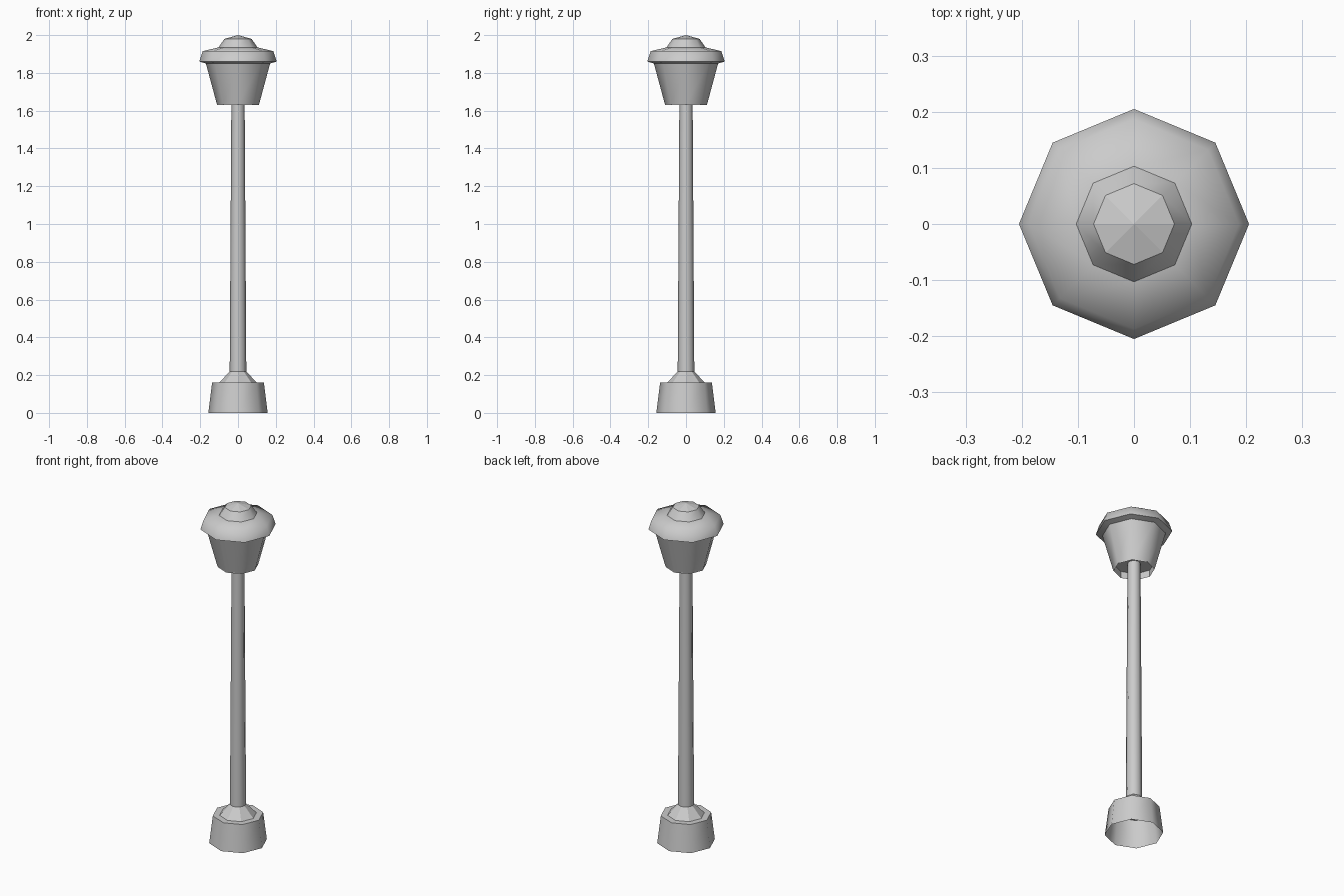
import bpy, bmesh, math

if "Cube" in bpy.data.objects:
    bpy.data.objects.remove(bpy.data.objects["Cube"])

SIDES = 8


def lathe(name, profile, angle=30):
    """Revolve (radius, z) points into an eight-sided part; radius 0 makes an apex."""
    bm = bmesh.new()
    rings = []
    for r, z in profile:
        n = SIDES if r > 0 else 1
        rings.append([bm.verts.new((r * math.cos(2 * math.pi * i / SIDES),
                                    r * math.sin(2 * math.pi * i / SIDES), z))
                      for i in range(n)])
    for a, b in zip(rings, rings[1:]):
        for i in range(SIDES):
            j = (i + 1) % SIDES
            if len(b) == 1:
                bm.faces.new((a[i], a[j], b[0]))
            else:
                bm.faces.new((a[i], a[j], b[j], b[i]))
    mesh = bpy.data.meshes.new(name)
    bm.to_mesh(mesh)
    bm.free()
    obj = bpy.data.objects.new(name, mesh)
    bpy.context.collection.objects.link(obj)
    bpy.ops.object.select_all(action='DESELECT')
    obj.select_set(True)
    bpy.context.view_layer.objects.active = obj
    if angle:
        bpy.ops.object.shade_smooth_by_angle(angle=math.radians(angle))
    return obj


# Foot: open-bottomed tapered drum with a flat shoulder
lathe("base_drum", [(0.157, 0), (0.137, 0.16), (0.10, 0.16)], 50)
# Faceted cone between foot and pole
lathe("base_collar", [(0.10, 0.16), (0.043, 0.22)], 0)
# Slightly tapering pole running up into the lantern
lathe("pole", [(0.044, 0.22), (0.035, 1.67)], 50)
# Faceted ring holding the glass, closed above by a floor
lathe("lantern_ring", [(0.11, 1.63), (0.11, 1.67), (0.035, 1.67)], 0)
# Flared lantern body
lathe("lantern_body", [(0.112, 1.635), (0.17, 1.85), (0.205, 1.86)], 50)
# Roof with overhanging rim
lathe("lantern_roof", [(0.205, 1.86), (0.187, 1.915), (0.103, 1.935)], 60)
# Finial cap on the roof
lathe("finial_skirt", [(0.103, 1.935), (0.072, 1.98)], 50)
lathe("finial_top", [(0.072, 1.98), (0, 2.0)], 0)
